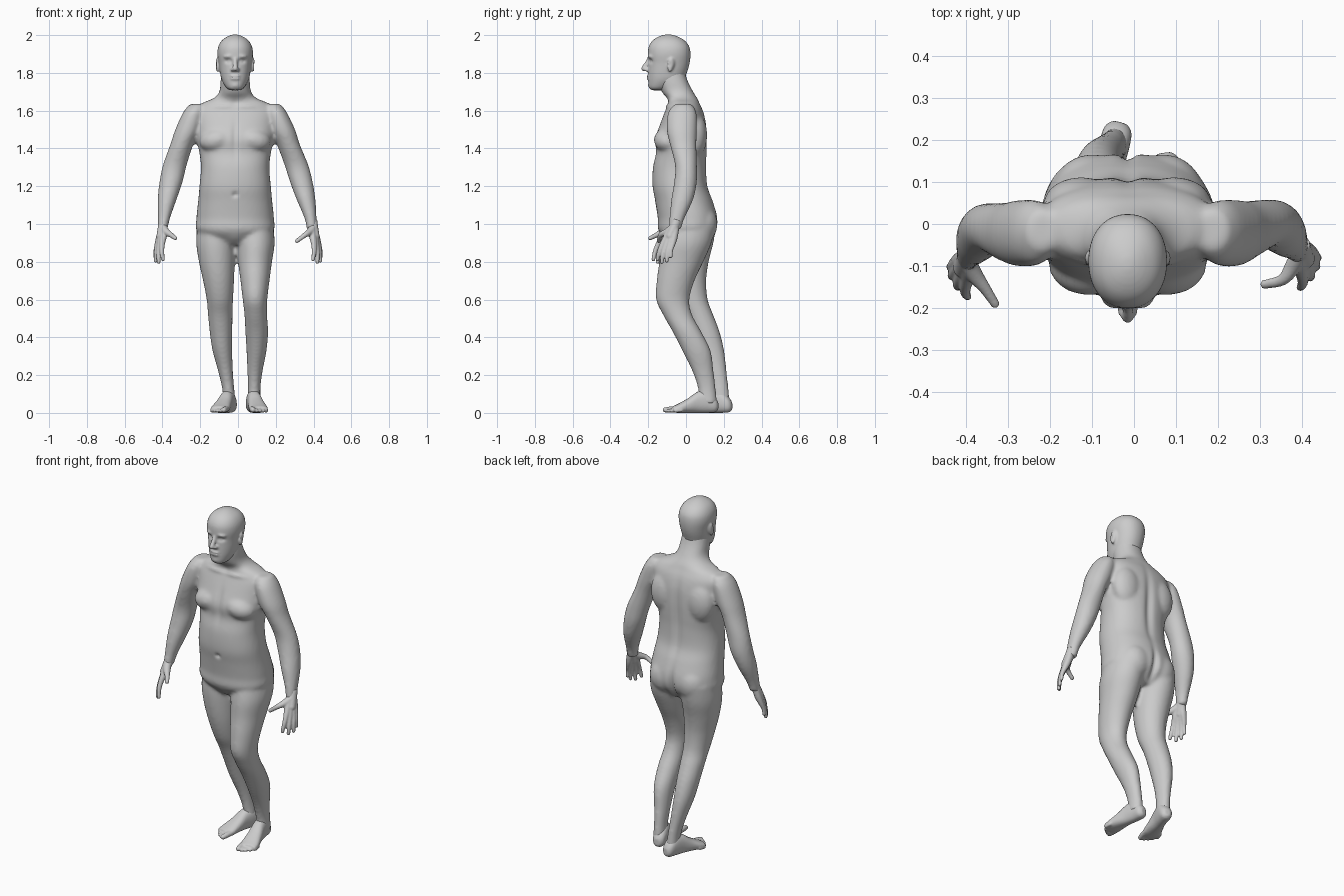
import bpy, bmesh, math
from mathutils import Vector, Matrix


def spline(rows, steps=5):
    """Catmull-Rom interpolation through rows of numbers."""
    out = []
    for i in range(len(rows) - 1):
        a, b, c, d = (rows[max(0, min(len(rows) - 1, i + k))] for k in (-1, 0, 1, 2))
        for s in range(steps):
            t = s / steps
            out.append([0.5 * (2*q + (r-p)*t + (2*p-5*q+4*r-w)*t*t + (3*q-p-3*r+w)*t**3)
                        for p, q, r, w in zip(a, b, c, d)])
    return out + [list(rows[-1])]


def skin(bm, rings):
    loops = [[bm.verts.new(p) for p in ring] for ring in rings]
    n = len(loops[0])
    for a, b in zip(loops, loops[1:]):
        for i in range(n):
            bm.faces.new((a[i], a[(i + 1) % n], b[(i + 1) % n], b[i]))
    bm.faces.new(loops[0])
    bm.faces.new(loops[-1])


def loft(bm, rows, axis='z', power=2.0, mat=Matrix(), n=32):
    """Superellipse sections; row = centre x, y, z and two half widths."""
    rings = []
    for x, y, z, r1, r2 in spline(rows):
        ring = []
        for i in range(n):
            a = math.tau * i / n
            u = r1 * math.copysign(abs(math.cos(a)) ** (2 / power), math.cos(a))
            v = r2 * math.copysign(abs(math.sin(a)) ** (2 / power), math.sin(a))
            ring.append(mat @ Vector((x + u, y + v, z) if axis == 'z' else (x + u, y, z + v)))
        rings.append(ring)
    skin(bm, rings)


def tube(bm, rows, mat=Matrix(), n=14):
    """Round tube with a rounded tip; row = x, y, z, radius."""
    pts = spline(rows)
    rings = []
    for i, p in enumerate(pts):
        c = Vector(p[:3])
        d = (Vector(pts[min(i + 1, len(pts) - 1)][:3]) - Vector(pts[max(i - 1, 0)][:3])).normalized()
        q = d.to_track_quat('Z', 'Y')
        rings.append([mat @ (c + q @ Vector((p[3] * math.cos(math.tau * k / n), p[3] * math.sin(math.tau * k / n), 0)))
                      for k in range(n)])
    skin(bm, rings)
    ball(bm, mat @ Vector(pts[-1][:3]), (pts[-1][3],) * 3)


def ball(bm, c, r, rot=(0, 0, 0)):
    m = Matrix.Translation(c)
    for ang, ax in zip(rot, 'XYZ'):
        m = m @ Matrix.Rotation(ang, 4, ax)
    bmesh.ops.create_uvsphere(bm, u_segments=24, v_segments=14, radius=1, matrix=m @ Matrix.Diagonal((*r, 1)))


def fuse(name, bm, voxel, smooth, pushes=()):
    """Merge overlapping volumes, relax them, then sculpt soft dents and bumps."""
    bmesh.ops.recalc_face_normals(bm, faces=bm.faces)
    me = bpy.data.meshes.new(name)
    bm.to_mesh(me)
    bm.free()
    ob = bpy.data.objects.new(name, me)
    bpy.context.collection.objects.link(ob)
    rm = ob.modifiers.new("remesh", 'REMESH')
    rm.mode, rm.voxel_size = 'VOXEL', voxel
    sm = ob.modifiers.new("smooth", 'SMOOTH')
    sm.factor, sm.iterations = 0.5, smooth
    dg = bpy.context.evaluated_depsgraph_get()
    done = bpy.data.meshes.new_from_object(ob.evaluated_get(dg))
    ob.modifiers.clear()
    ob.data = done
    for v in done.vertices:
        for c, r, d in pushes:
            e = sum(((v.co[k] - c[k]) / r[k]) ** 2 for k in range(3))
            if e < 6:
                v.co += Vector(d) * math.exp(-e)
        v.co.z = max(v.co.z, 0.0)
    for p in done.polygons:
        p.use_smooth = True
    return ob


CX = -0.015
# body: torso and neck
bm = bmesh.new()
loft(bm, [(CX, .01, .89, .10, .09), (CX, .007, .96, .200, .150), (CX, .009, 1.03, .205, .158),
          (CX, -.010, 1.12, .196, .153), (CX, -.031, 1.20, .189, .146), (CX, -.033, 1.30, .181, .142),
          (CX, -.024, 1.38, .190, .135), (CX, -.026, 1.45, .205, .138), (CX, -.015, 1.53, .212, .122),
          (CX, -.010, 1.595, .215, .102), (CX, -.012, 1.637, .180, .085), (CX, -.020, 1.665, .115, .080),
          (CX, -.045, 1.70, .084, .083), (CX, -.070, 1.76, .077, .078), (CX, -.080, 1.82, .070, .070)],
     power=2.25, n=48)
# arms
loft(bm, [(-.215, -.015, 1.635, .04, .045), (-.235, -.02, 1.59, .056, .075), (-.265, -.022, 1.50, .067, .080),
          (-.298, -.02, 1.42, .061, .072), (-.335, -.01, 1.31, .063, .060), (-.355, -.015, 1.22, .061, .062),
          (-.375, -.035, 1.13, .050, .058), (-.392, -.065, 1.03, .032, .040), (-.398, -.08, .97, .026, .034)])
loft(bm, [(.185, -.015, 1.635, .04, .045), (.203, -.02, 1.59, .056, .075), (.235, -.022, 1.50, .067, .080),
          (.267, -.015, 1.42, .061, .070), (.310, 0, 1.31, .063, .058), (.336, -.003, 1.22, .060, .060),
          (.360, -.020, 1.13, .050, .058), (.384, -.048, 1.03, .032, .040), (.390, -.06, .97, .026, .034)])
# forward leg and trailing leg
loft(bm, [(.085, .02, 1.0, .100, .135), (.092, 0, .90, .102, .135), (.090, -.025, .80, .090, .117),
          (.090, -.055, .70, .077, .100), (.090, -.070, .60, .065, .088), (.094, -.045, .52, .060, .077),
          (.099, .005, .43, .060, .076), (.098, .055, .33, .053, .075), (.090, .090, .22, .040, .056),
          (.086, .110, .13, .033, .047), (.086, .117, .05, .035, .048)])
loft(bm, [(-.115, .03, 1.0, .100, .130), (-.117, .02, .90, .104, .125), (-.112, .012, .80, .095, .108),
          (-.103, .015, .70, .082, .092), (-.096, .035, .60, .070, .080), (-.094, .070, .52, .065, .074),
          (-.090, .105, .43, .060, .073), (-.083, .135, .33, .052, .067), (-.066, .163, .22, .039, .052),
          (-.052, .180, .13, .032, .045), (-.045, .187, .05, .033, .046)])
# buttocks, chest and shoulder blades
for s in (-1, 1):
    ball(bm, (CX + s * .085, .075, 1.0), (.095, .092, .105))
    ball(bm, (CX + s * .095, -.095, 1.445), (.095, .075, .065), (0, s * .2, 0))
    ball(bm, (CX + s * .11, .05, 1.47), (.09, .062, .12))
dents = [((CX, -.175, 1.155), (.012, .03, .012), (0, .014, 0)),
         ((CX, -.165, 1.46), (.016, .05, .09), (0, .010, 0)),
         ((CX, .115, 1.36), (.022, .05, .20), (0, -.014, 0)),
         ((CX, .165, .97), (.016, .06, .09), (0, -.022, 0)),
         ((CX, -.11, 1.64), (.025, .04, .02), (0, .008, 0)),
         ((CX, -.150, .905), (.035, .05, .03), (0, -.012, 0))]
for s in (-1, 1):
    dents.append(((CX + s * .07, -.115, 1.622), (.06, .04, .010), (0, -.007, .004)))
fuse("body", bm, .0105, 5, dents)

# head: skull, nose, lips, chin, brow and ears
bm = bmesh.new()
loft(bm, [(CX, -.150, 1.708, .025, .03), (CX, -.138, 1.722, .047, .058), (CX, -.108, 1.76, .070, .092),
          (CX, -.098, 1.80, .080, .102), (CX, -.090, 1.85, .087, .109), (CX, -.089, 1.90, .094, .113),
          (CX, -.090, 1.94, .089, .107), (CX, -.092, 1.972, .070, .084), (CX, -.094, 1.993, .040, .049),
          (CX, -.094, 2.003, .012, .015)], power=2.15, n=40)
tube(bm, [(CX, -.193, 1.878, .011), (CX, -.208, 1.85, .012), (CX, -.222, 1.823, .015)])
ball(bm, (CX, -.176, 1.735), (.028, .026, .020))
for dz in (.006, -.006):
    ball(bm, (CX, -.196, 1.776 + dz), (.028, .014, .007))
for s in (-1, 1):
    ball(bm, (CX + s * .013, -.209, 1.817), (.011, .014, .010))
    ball(bm, (CX + s * .034, -.182, 1.888), (.030, .020, .010), (0, s * .1, s * .3))
    ball(bm, (CX + s * .094, -.080, 1.845), (.009, .020, .036), (-.2, 0, s * .4))
    ball(bm, (CX + s * .094, -.085, 1.818), (.007, .012, .014))
face = [((CX + s * .035, -.19, 1.862), (.019, .05, .011), (0, .013, 0)) for s in (-1, 1)]
face += [((CX + s * .034, -.18, 1.861), (.009, .05, .006), (0, -.006, 0)) for s in (-1, 1)]
face += [((CX + s * .105, -.088, 1.845), (.008, .009, .016), (-s * .006, 0, 0)) for s in (-1, 1)]
face += [((CX, -.205, 1.776), (.026, .03, .003), (0, .005, 0))]
fuse("head", bm, .006, 4, face)

# hands: wrist, knuckle and tip of each finger, then the thumb
TIPS = [((-.427, -.092, .895), (-.440, -.102, .828), .0098), ((-.424, -.110, .888), (-.436, -.124, .805), .0108),
        ((-.415, -.130, .886), (-.420, -.150, .798), .0112), ((-.402, -.147, .892), (-.397, -.173, .812), .0110)]
for side, name, mat in ((-1, "right_hand", Matrix()),
                        (1, "left_hand", Matrix.Translation((0, .022, 0)) @ Matrix.Diagonal((-1, 1, 1, 1)))):
    bm = bmesh.new()
    tube(bm, [(-.393, -.07, 1.02, .027), (-.399, -.085, .98, .026), (-.408, -.105, .935, .024)], mat)
    for i, (k, t, r) in enumerate(TIPS):
        w = (-.403 + .004 * i, -.078 - .008 * i, .975)
        mid = [a * .5 + b * .5 for a, b in zip(k, t)]
        tube(bm, [(*w, .020), ((w[0] + k[0]) / 2, (w[1] + k[1]) / 2, .93, .019), (*k, .0145),
                  (mid[0] - .003, mid[1] - .004, mid[2], r * 1.1), (*t, r * .9)], mat)
    tip = (-.332, -.190, .925) if side < 0 else (-.312, -.166, .910)
    tube(bm, [(-.398, -.09, .98, .022), (-.380, -.122, .958, .020), (-.355, -.155, .942, .014), (*tip, .011)], mat)
    fuse(name, bm, .0045, 3)

# feet: heel to ball, then five toes
for name, s, heel, yaw in (("left_foot", 1, (.072, .170), .137), ("right_foot", -1, (-.033, .243), -.26)):
    m = Matrix.Translation((*heel, 0)) @ Matrix.Rotation(yaw, 4, 'Z') @ Matrix.Diagonal((s, 1, 1, 1))
    bm = bmesh.new()
    loft(bm, [(0, 0, .036, .016, .020), (0, -.018, .043, .033, .040), (0, -.06, .060, .037, .060),
              (.002, -.11, .056, .038, .056), (.004, -.16, .039, .044, .039), (.006, -.21, .025, .050, .025),
              (.007, -.245, .018, .046, .016)], 'y', 2.3, m)
    for i in range(5):
        x, r = -.031 + .0195 * i, .0155 if i == 0 else .011
        end = -.278 + .0028 * i * i
        tube(bm, [(x * .9, -.20, .022, r), (x, end + .03, r + .004, r), (x, end, r, r * .9)], m)
    fuse(name, bm, .0055, 3)
